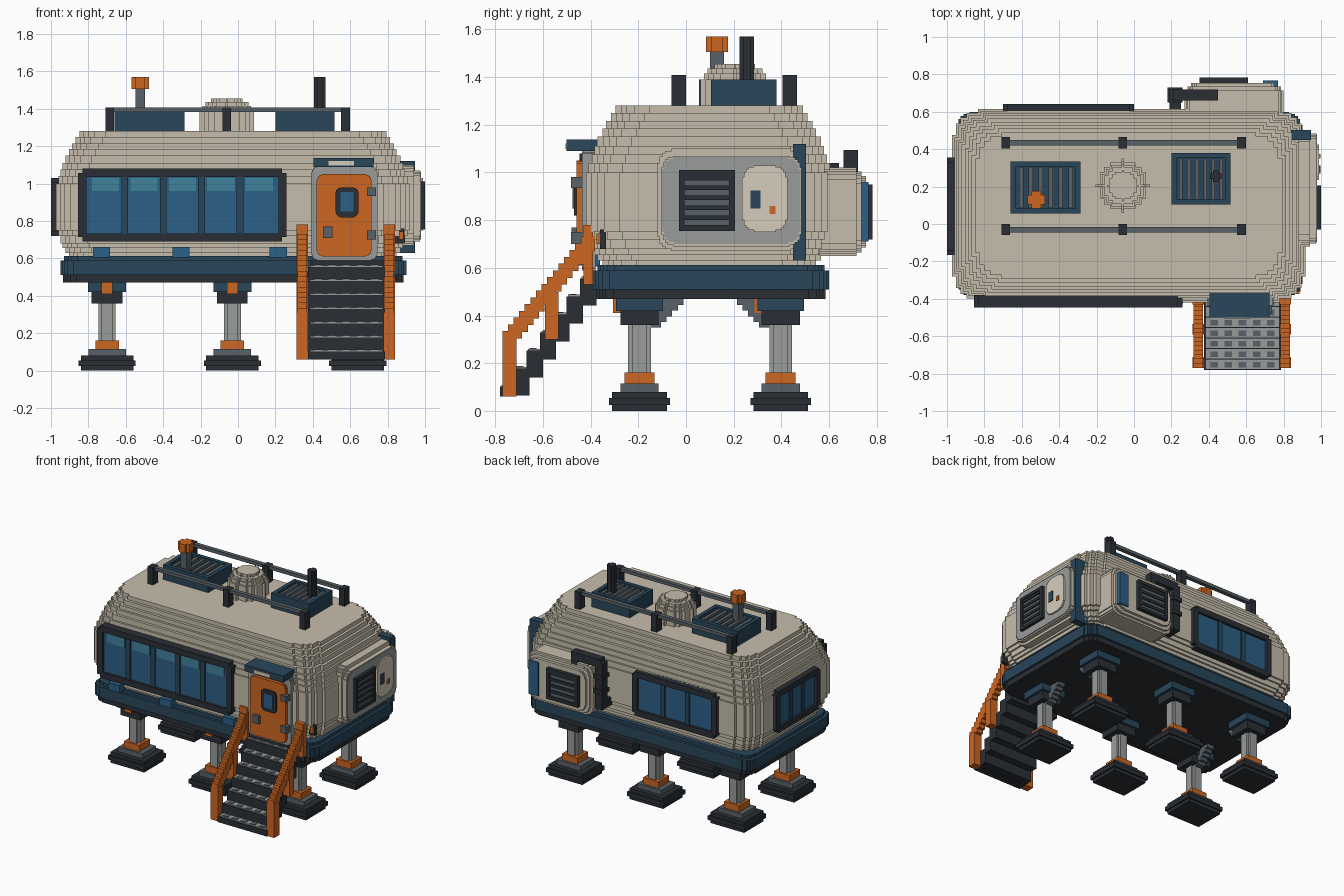
import bpy, bmesh

old = bpy.data.objects.get("Cube")
if old:
    bpy.data.objects.remove(old, do_unlink=True)


def material(name, rgb):
    """Flat material from 0-255 display values."""
    lin = [((c / 255 + 0.055) / 1.055) ** 2.4 for c in rgb] + [1.0]
    m = bpy.data.materials.new(name)
    m.use_nodes = True
    m.diffuse_color = lin
    bsdf = next(n for n in m.node_tree.nodes if n.type == 'BSDF_PRINCIPLED')
    bsdf.inputs["Base Color"].default_value = lin
    bsdf.inputs["Roughness"].default_value = 0.8
    return m


BEIGE = material("warm_beige", (198, 190, 172))
CREAM = material("pale_cream", (214, 206, 188))
NAVY = material("dark_blue", (40, 70, 90))
BLACK = material("charcoal", (42, 47, 53))
GLASS = material("window_blue", (44, 96, 134))
SHINE = material("window_highlight", (64, 130, 155))
ORANGE = material("orange", (206, 102, 34))
GREY = material("light_grey", (152, 156, 154))
STEEL = material("steel_grey", (88, 98, 104))

# Each wall has its own (u across, v up, d outward) frame
FRAMES = {
    'up': lambda u, v, d: (u, v, d),
    'front': lambda u, v, d: (u, -d, v),
    'back': lambda u, v, d: (u, d, v),
    'right': lambda u, v, d: (d, u, v),
    'left': lambda u, v, d: (-d, u, v),
}
STAIR = [(0, 1), (.16, 1), (.16, .55), (.33, .55), (.33, .33),
         (.55, .33), (.55, .16), (1, .16), (1, 0)]


def prism(bm, to_world, u0, u1, v0, v1, d0, d1, r=0):
    """Block with staircase-rounded corners of radius r, extruded along d."""
    corner = STAIR if r else [(0, 0)]
    pts = [(u0 + a * r, v0 + b * r) for a, b in corner]
    pts += [(u1 - a * r, v0 + b * r) for a, b in reversed(corner)]
    pts += [(u1 - a * r, v1 - b * r) for a, b in corner]
    pts += [(u0 + a * r, v1 - b * r) for a, b in reversed(corner)]
    lo = [bm.verts.new(to_world(u, v, d0)) for u, v in pts]
    hi = [bm.verts.new(to_world(u, v, d1)) for u, v in pts]
    bm.faces.new(lo)
    bm.faces.new(hi)
    for i in range(len(pts)):
        j = (i + 1) % len(pts)
        bm.faces.new((lo[i], lo[j], hi[j], hi[i]))


def part(name, mat, pieces, face='up'):
    bm = bmesh.new()
    for p in pieces:
        prism(bm, FRAMES[face], *p)
    bmesh.ops.recalc_face_normals(bm, faces=bm.faces)
    me = bpy.data.meshes.new(name)
    bm.to_mesh(me)
    bm.free()
    me.materials.append(mat)
    ob = bpy.data.objects.new(name, me)
    bpy.context.collection.objects.link(ob)
    return ob


def border(u0, u1, v0, v1, d0, d1, w, c=0):
    """Four bars around an opening, with notched corners of size c."""
    return [(u0, u0 + w, v0 + c, v1 - c, d0, d1), (u1 - w, u1, v0 + c, v1 - c, d0, d1),
            (u0 + c, u1 - c, v0, v0 + w, d0, d1), (u0 + c, u1 - c, v1 - w, v1, d0, d1)]


def window(name, face, u0, u1, v0, v1, d, panes, shine=True):
    """Framed strip window; d is the wall plane."""
    w = 0.044
    part(name + "_frame", BLACK, border(u0, u1, v0, v1, d - .04, d + .026, w, .024), face)
    part(name + "_glass", GLASS, [(u0 + .03, u1 - .03, v0 + .03, v1 - .03, d - .04, d + .008)], face)
    step = (u1 - u0 - 2 * w) / panes
    edges = [u0 + w + step * i for i in range(panes + 1)]
    part(name + "_mullions", NAVY,
         [(e - .018, e + .018, v0 + w, v1 - w, d - .02, d + .018) for e in edges[1:-1]], face)
    if shine:
        part(name + "_highlights", SHINE,
             [(a + .03, b - .03, v1 - w - .075, v1 - w - .006, d, d + .012)
              for a, b in zip(edges, edges[1:])], face)


def vent(name, face, u0, u1, v0, v1, d, n):
    """Louvred vent standing on the plane d."""
    part(name + "_back", STEEL, [(u0 + .01, u1 - .01, v0 + .01, v1 - .01, d - .02, d + .006)], face)
    bars = border(u0, u1, v0, v1, d - .02, d + .02, .024)
    step = (v1 - v0 - .048) / n
    bars += [(u0 + .02, u1 - .02, v0 + .024 + step * (i + .55), v0 + .024 + step * (i + 1), d, d + .014)
             for i in range(n)]
    part(name + "_louvres", BLACK, bars, face)


# Hull: nested layers, tighter as they reach further up and down
X0, X1, Y0, Y1 = -.973, .918, -.42, .615
hull = [(0, .75, 1.0), (.012, .72, 1.04), (.025, .68, 1.075), (.036, .655, 1.11),
        (.05, .63, 1.15), (.07, .60, 1.185), (.085, .60, 1.215), (.105, .60, 1.25), (.125, .60, 1.28)]
part("hull", BEIGE, [(X0 + i, X1 - i, Y0 + i, Y1 - i, a, b, .14) for i, a, b in hull])

# Base skirt
part("skirt", NAVY, [(-.95, .90, -.39, .60, .51, .59, .07), (-.93, .88, -.37, .58, .585, .612, .07)])
part("underside", BLACK, [(-.935, .885, -.375, .585, .47, .515, .07)])

# Legs
for row, y in (("front", -.195), ("back", .397)):
    for col, x in (("right", -.70), ("middle", -.03), ("left", .64)):
        n = f"{row}_{col}_leg"

        def block(sx, sy, z0, z1):
            return (x - sx, x + sx, y - sy, y + sy, z0, z1)
        part(n + "_foot", BLACK, [block(.14, .115, 0, .08), block(.153, .127, .025, .055)])
        part(n + "_plate", STEEL, [block(.10, .08, .08, .115)])
        part(n + "_collar", ORANGE, [block(.063, .063, .115, .162),
                                     (x - .03, x + .03, y - .11, y - .07, .41, .47)])
        part(n + "_column", GREY, [block(.045, .03, .16, .37), block(.03, .048, .16, .37)])
        part(n + "_cap", BLACK, [block(.082, .08, .36, .425)])
        part(n + "_bracket", NAVY, [block(.102, .098, .42, .475)])
        if col != "middle":
            s = 1 if row == "front" else -1
            part(n + "_brace", STEEL,
                 [(x - .03, x + .03, *sorted((y + s * .04, y + s * (.09 + .0235 * k))),
                   .35 + .0235 * k, .375 + .0235 * k) for k in range(5)])

# Front and side windows
window("front_window", 'front', -.855, .26, .69, 1.08, .42, 5)
window("back_window", 'back', -.70, .0, .71, 1.04, .615, 3, False)
window("right_window", 'left', -.165, .355, .72, 1.03, .973, 3, False)
part("front_marker_lights", GLASS,
     [(x - .046, x + .046, .605, .66, .36, .425) for x in (-.73, -.305, .215)], 'front')

# Door
part("door_frame", GREY, [(.39, .745, .59, 1.09, .38, .435, .03)], 'front')
part("door", ORANGE, [(.42, .715, .61, 1.05, .40, .458, .03)], 'front')
part("door_window_frame", BLACK, [(.52, .645, .82, .98, .44, .47, .025)], 'front')
part("door_window_glass", GLASS, [(.548, .618, .85, .955, .46, .475)], 'front')
part("door_handle_and_hinges", STEEL,
     [(.455, .505, .71, .77, .44, .48), (.69, .737, .70, .75, .42, .482),
      (.69, .737, .935, .98, .42, .482)], 'front')
part("door_awning", NAVY, [(.405, .725, 1.09, 1.138, .36, .50)], 'front')
part("door_awning_light", CREAM, [(.485, .62, 1.098, 1.122, .49, .505)], 'front')
part("corner_lamp_base", BLACK, [(.84, .89, -.36, -.335, .68, .76)])
part("corner_lamp", ORANGE, [(.86, .885, -.375, -.345, .70, .745)])

# Stairs
dy, dz = .056, .0755
steps = [(-.78 + dy * i, .11 + dz * i) for i in range(7)]
part("stair_risers", BLACK, [(.375, .785, y, y + dy + .012, max(.06, z - .12), z - .008) for y, z in steps])
part("stair_treads", GREY, [(.385, .775, y + .006, y + dy, z - .01, z) for y, z in steps])
part("stair_grips", STEEL, [(x - .02, x + .02, y + .012, y + .042, z - .005, z + .004)
                            for y, z in steps for x in (.43, .505, .58, .655, .73)])
part("stair_landing", BLACK, [(.385, .775, -.42, -.36, .50, .59)])

# Stair railings
for side, x in (("right", .343), ("left", .808)):
    a, b = x - .031, x + .031
    rail = [(-.77, -.71, .06, .31, a, b), (-.59, -.535, .30, .50, a, b), (-.43, -.39, .53, .78, a, b)]
    rail += [(-.77 + .0235 * k, -.71 + .0235 * k, .275 + .0283 * k, .335 + .0283 * k, a + .006, b - .006)
             for k in range(15)]
    part("stair_railing_" + side, ORANGE, rail, 'right')

# Left side service panel
part("service_panel_housing", BEIGE,
     [(-.12, .50, .67, 1.10, .88, .94, .06), (-.105, .485, .69, 1.07, .9, .972, .05)], 'right')
part("service_panel_face", GREY, [(-.10, .48, .70, 1.065, .96, .978, .05)], 'right')
vent("service_vent", 'right', -.03, .205, .755, 1.01, .98, 5)
part("service_hatch", CREAM, [(.235, .425, .75, 1.03, .96, .99, .05)], 'right')
part("service_hatch_port", NAVY, [(.27, .312, .85, .925, .98, .996)], 'right')
part("service_hatch_button", ORANGE, [(.35, .375, .825, .86, .98, .996)], 'right')
part("corner_bar", NAVY, [(.448, .502, .63, 1.12, .84, .945)], 'right')

# Back equipment pod
part("pod", BEIGE, [(.27, .80, .65, 1.02, .56, .715, .05), (.285, .785, .665, 1.005, .6, .735, .05),
                    (.305, .765, .685, .985, .6, .755, .05)], 'back')
vent("pod_vent", 'back', .35, .61, .72, .95, .762, 4)
part("pod_panel", GLASS, [(.69, .77, .71, .96, .70, .766)], 'back')
part("pod_pipe", BLACK, [(.21, .45, 1.035, 1.095, .66, .72), (.19, .25, .72, 1.07, .66, .72),
                         (.40, .45, 1.0, 1.04, .66, .72), (.19, .25, .72, .78, .59, .72),
                         (.18, .26, .84, .87, .65, .73), (.18, .26, .95, .98, .65, .73)], 'back')

# Roof units
for name, x0, x1, y0, y1 in (("right", -.66, -.285, .055, .335), ("left", .20, .515, .105, .38)):
    part(f"roof_unit_{name}", NAVY,
         [(x0, x1, y0, y1, 1.27, 1.36)] + border(x0, x1, y0, y1, 1.35, 1.39, .028))
    step = (x1 - x0 - .056) / 6
    part(f"roof_unit_{name}_slats", STEEL,
         [(x0 + .028 + step * (i + .3), x0 + .028 + step * (i + .75), y0 + .03, y1 - .03, 1.35, 1.38)
          for i in range(6)])

# Roof dome
part("roof_dome", BEIGE, [(-.06 - r, -.06 + r, .205 - r, .205 + r, 1.27, z, r * .95)
                          for r, z in ((.145, 1.39), (.13, 1.415), (.115, 1.435), (.085, 1.455))])

# Roof rails
for name, y in (("front", -.03), ("back", .435)):
    part(f"roof_rail_{name}", STEEL, [(-.70, .59, y - .015, y + .015, 1.382, 1.406)])
    part(f"roof_rail_posts_{name}", BLACK,
         [(x - .023, x + .023, y - .03, y + .03, 1.27, 1.408) for x in (-.685, -.06, .575)])

# Beacon and antenna
part("beacon_pole", STEEL, [(-.548, -.498, .10, .16, 1.34, 1.51)])
part("beacon", ORANGE, [(-.57, -.476, .105, .155, 1.505, 1.57), (-.548, -.498, .083, .177, 1.505, 1.57)])
part("antenna", BLACK, [(.407, .467, .24, .27, 1.34, 1.57), (.422, .452, .225, .285, 1.34, 1.57)])
